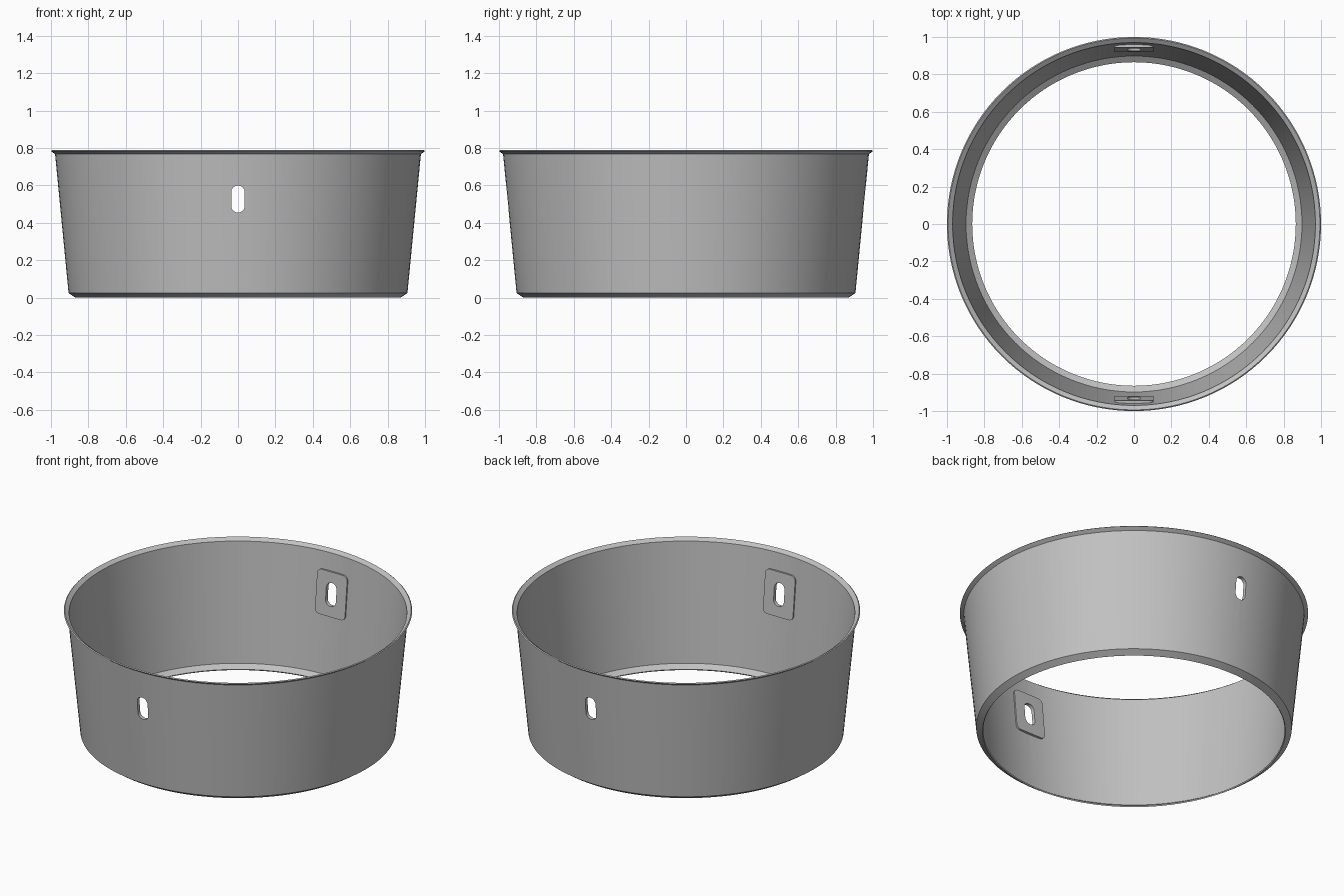
import bpy, bmesh, math
from mathutils import Matrix, Vector

if "Cube" in bpy.data.objects:
    bpy.data.objects.remove(bpy.data.objects["Cube"], do_unlink=True)

STEEL = bpy.data.materials.new("grey_steel")
STEEL.use_nodes = True
GREY = (0.53, 0.53, 0.53, 1)
STEEL.diffuse_color = GREY
STEEL.node_tree.nodes["Principled BSDF"].inputs["Base Color"].default_value = GREY

SLOT_Z = 0.527                     # height of the slots and pads
TILT = math.atan2(0.072, 0.74)     # slope of the wall


def make_object(name, bm):
    bmesh.ops.recalc_face_normals(bm, faces=bm.faces)
    mesh = bpy.data.meshes.new(name)
    bm.to_mesh(mesh)
    bm.free()
    mesh.materials.append(STEEL)
    obj = bpy.data.objects.new(name, mesh)
    bpy.context.collection.objects.link(obj)
    return obj


def lathe(name, profile, steps):
    """Closed radius/height section turned round the z axis."""
    bm = bmesh.new()
    verts = [bm.verts.new((r, 0, z)) for r, z in profile]
    edges = [bm.edges.new((v, verts[i - 1])) for i, v in enumerate(verts)]
    bmesh.ops.spin(bm, geom=verts + edges, cent=(0, 0, 0), axis=(0, 0, 1),
                   angle=math.tau, steps=steps, use_merge=True)
    bmesh.ops.remove_doubles(bm, verts=bm.verts, dist=1e-5)
    return make_object(name, bm)


def rounded_block(name, half_w, half_h, radius, y0, y1, matrix, arc=8):
    """Rounded rectangle in x and z, extruded from y0 to y1."""
    bm = bmesh.new()
    verts = []
    for k, (sx, sz) in enumerate(((1, 1), (-1, 1), (-1, -1), (1, -1))):
        for i in range(arc + 1):
            a = (k + i / arc) * math.pi / 2
            verts.append(bm.verts.new((sx * (half_w - radius) + radius * math.cos(a), y0,
                                       sz * (half_h - radius) + radius * math.sin(a))))
    bmesh.ops.remove_doubles(bm, verts=verts, dist=1e-5)
    bm.verts.ensure_lookup_table()
    face = bm.faces.new(list(bm.verts))
    extruded = bmesh.ops.extrude_face_region(bm, geom=[face])["geom"]
    bmesh.ops.translate(bm, vec=Vector((0, y1 - y0, 0)),
                        verts=[v for v in extruded if isinstance(v, bmesh.types.BMVert)])
    bmesh.ops.transform(bm, matrix=matrix, verts=bm.verts)
    return make_object(name, bm)


# Tapered sheet wall with turned-in foot and flared rim
wall = lathe("ring_wall", [
    (0.87, 0), (0.906, 0.025), (0.978, 0.767), (1.0, 0.783),
    (0.994, 0.788), (0.97, 0.771), (0.898, 0.03), (0.865, 0.007)], 128)

# Mounting pads lying against the inside of the wall
pads = []
for name, turn in (("back_pad", 0), ("front_pad", math.pi)):
    place = (Matrix.Rotation(turn, 4, "Z") @ Matrix.Translation((0, 0.939, SLOT_Z))
             @ Matrix.Rotation(-TILT, 4, "X"))
    pads.append(rounded_block(name, 0.105, 0.137, 0.03, -0.0075, 0.0075, place))

# Slots through the wall and pads
cutter = rounded_block("slot_cutter", 0.036, 0.072, 0.0355, -1.2, 1.2,
                       Matrix.Translation((0, 0, SLOT_Z)))
cutter.hide_render = True

for obj in [wall] + pads:
    cut = obj.modifiers.new("slot", "BOOLEAN")
    cut.operation = "DIFFERENCE"
    cut.solver = "EXACT"
    cut.object = cutter
    bpy.ops.object.select_all(action="DESELECT")
    obj.select_set(True)
    bpy.context.view_layer.objects.active = obj
    bpy.ops.object.modifier_apply(modifier=cut.name)
    bpy.ops.object.shade_smooth_by_angle(angle=math.radians(25))

bpy.data.objects.remove(cutter, do_unlink=True)
